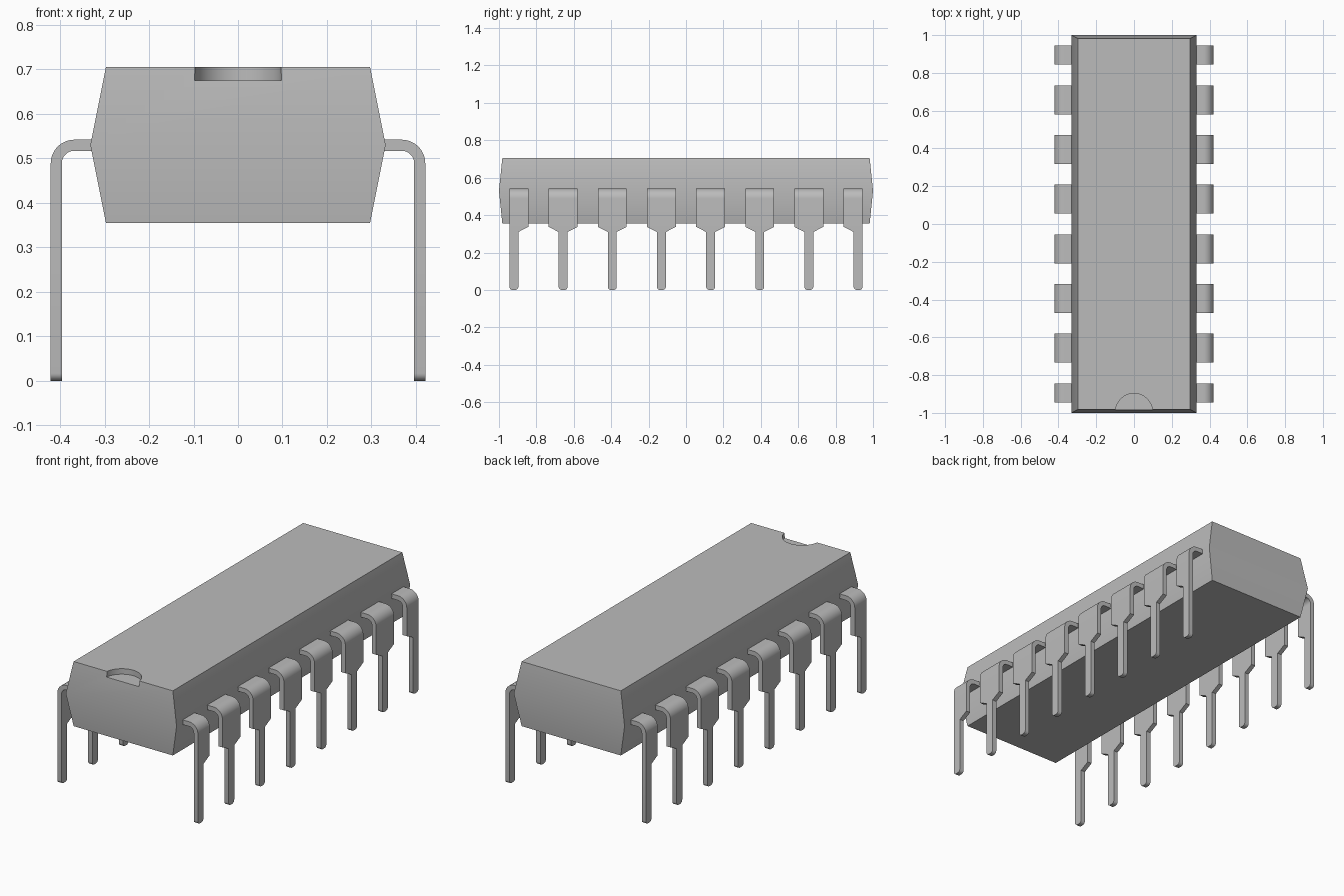
import bpy, bmesh, math

cube = bpy.data.objects.get("Cube")
if cube:
    bpy.data.objects.remove(cube, do_unlink=True)

grey = bpy.data.materials.new("plain grey")
grey.use_nodes = True
COLOUR = (0.5, 0.5, 0.5, 1)
grey.diffuse_color = COLOUR
grey.node_tree.nodes["Principled BSDF"].inputs["Base Color"].default_value = COLOUR


def loft(name, rings):
    """Skin a stack of equal-length rings and cap both ends."""
    bm = bmesh.new()
    loops = [[bm.verts.new(p) for p in ring] for ring in rings]
    count = len(rings[0])
    for a, b in zip(loops, loops[1:]):
        for i in range(count):
            j = (i + 1) % count
            bm.faces.new((a[i], a[j], b[j], b[i]))
    bm.faces.new(loops[0])
    bm.faces.new(loops[-1])
    bmesh.ops.recalc_face_normals(bm, faces=bm.faces)
    mesh = bpy.data.meshes.new(name)
    bm.to_mesh(mesh)
    bm.free()
    mesh.materials.append(grey)
    obj = bpy.data.objects.new(name, mesh)
    bpy.context.collection.objects.link(obj)
    return obj


def select_only(obj):
    bpy.ops.object.select_all(action="DESELECT")
    obj.select_set(True)
    bpy.context.view_layer.objects.active = obj


def smooth(obj):
    select_only(obj)
    bpy.ops.object.shade_smooth_by_angle(angle=math.radians(32))


# Package body: widest along its middle, drafted to top and bottom
def rectangle(hx, hy, z):
    return [(-hx, -hy, z), (hx, -hy, z), (hx, hy, z), (-hx, hy, z)]


body = loft("package_body", [rectangle(0.297, 0.982, 0.355),
                             rectangle(0.332, 1.0, 0.53),
                             rectangle(0.297, 0.982, 0.705)])

# Half-round orientation notch at the front of the top face
bpy.ops.mesh.primitive_cylinder_add(vertices=64, radius=0.098, depth=0.2,
                                    location=(0, -0.995, 0.775))
cutter = bpy.context.object
cutter.name = "notch_cutter"
cutter.hide_render = True
cutter.data.materials.append(grey)
select_only(body)
cut = body.modifiers.new("notch", "BOOLEAN")
cut.operation = "DIFFERENCE"
cut.solver = "EXACT"
cut.object = cutter
bpy.ops.object.modifier_apply(modifier=cut.name)
bpy.data.objects.remove(cutter, do_unlink=True)
smooth(body)

# Pins: bent strip with a wide shoulder, narrow leg and rounded tip
OUTER, THICK, TOP, BEND = 0.421, 0.025, 0.542, 0.053
WIDE, NARROW = 0.077, 0.024


def pin(name, side, y, lo, hi):
    rings = []

    def station(outer, inner, a, b):
        rings.append([(side * outer[0], y - a, outer[1]),
                      (side * outer[0], y + b, outer[1]),
                      (side * inner[0], y + b, inner[1]),
                      (side * inner[0], y - a, inner[1])])

    station((0.3, TOP), (0.3, TOP - THICK), lo, hi)
    cx, cz = OUTER - BEND, TOP - BEND
    for i in range(13):
        t = math.pi / 2 * (1 - i / 12)
        c, s = math.cos(t), math.sin(t)
        r = BEND - THICK
        station((cx + BEND * c, cz + BEND * s), (cx + r * c, cz + r * s), lo, hi)

    def down(z, a, b):
        station((OUTER, z), (OUTER - THICK, z), a, b)

    down(0.337, lo, hi)
    down(0.31, NARROW, NARROW)
    radius = 0.017
    for i in range(7):
        t = math.pi / 2 * i / 6
        half = NARROW - radius * (1 - math.cos(t))
        down(radius * (1 - math.sin(t)), half, half)
    smooth(loft(name, rings))


PITCH = 0.2629
for side, label in ((1, "left"), (-1, "right")):
    for n in range(8):
        # End pins keep only the shoulder that faces the middle
        lo = NARROW if n == 0 else WIDE
        hi = NARROW if n == 7 else WIDE
        pin(f"{label}_pin_{n + 1}", side, (n - 3.5) * PITCH, lo, hi)
